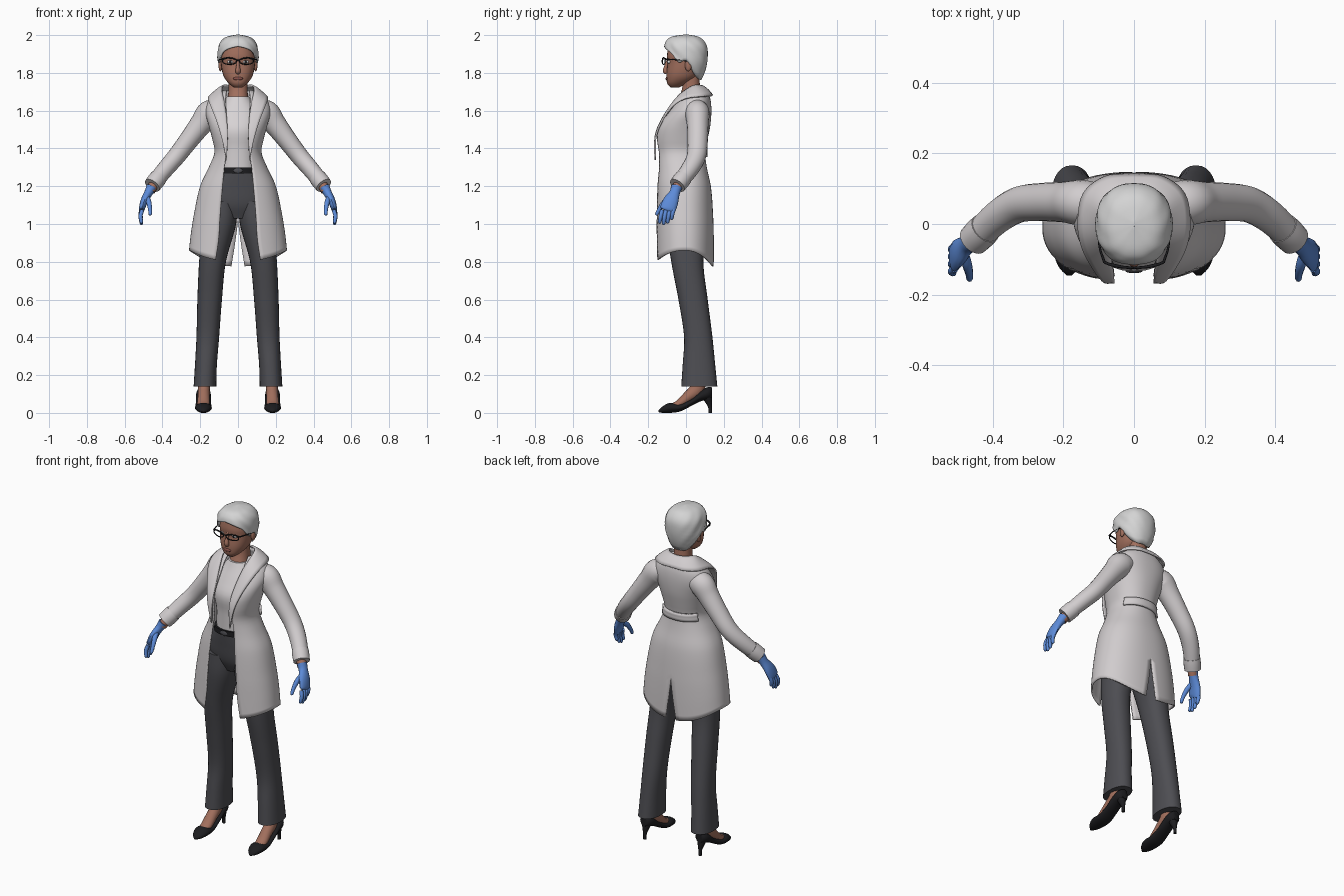
import bpy, bmesh
from math import sin, cos, pi, asin, radians
from mathutils import Vector

if "Cube" in bpy.data.objects:
    bpy.data.objects.remove(bpy.data.objects["Cube"])


def material(name, r, g, b):
    m = bpy.data.materials.new(name)
    m.use_nodes = True
    m.diffuse_color = (r, g, b, 1)
    m.node_tree.nodes["Principled BSDF"].inputs["Base Color"].default_value = (r, g, b, 1)
    return m


COAT = material("coat white", .64, .61, .62)
SHIRT = material("shirt white", .68, .65, .66)
TROUSER = material("trouser grey", .075, .075, .085)
SKIN = material("skin", .36, .16, .11)
LIP = material("lips", .25, .085, .07)
GLOVE = material("glove blue", .11, .26, .69)
HAIR = material("hair silver", .66, .66, .66)
BLACK = material("black", .012, .012, .014)
EYE = material("eye white", .75, .75, .75)


def at(rows, s):
    """Smooth interpolation of table rows keyed by their first value."""
    s = min(max(s, rows[0][0]), rows[-1][0])
    i = 0
    while i < len(rows) - 2 and s > rows[i + 1][0]:
        i += 1

    def slope(k, c):
        a, b = rows[max(k - 1, 0)], rows[min(k + 1, len(rows) - 1)]
        return (b[c] - a[c]) / (b[0] - a[0])
    p, q = rows[i], rows[i + 1]
    h = q[0] - p[0]
    w = (s - p[0]) / h
    k = w * w * (3 - 2 * w)
    return [p[c] * (1 - k) + q[c] * k + h * w * (1 - w) * ((1 - w) * slope(i, c) - w * slope(i + 1, c))
            for c in range(1, len(p))]


def finish(name, bm, mat, mirror=False, thick=0):
    bmesh.ops.recalc_face_normals(bm, faces=bm.faces)
    mesh = bpy.data.meshes.new(name)
    bm.to_mesh(mesh)
    bm.free()
    mesh.materials.append(mat)
    mesh.shade_smooth()
    mesh.set_sharp_from_angle(angle=radians(50))
    ob = bpy.data.objects.new(name, mesh)
    bpy.context.collection.objects.link(ob)
    if mirror:
        ob.modifiers.new("Mirror", "MIRROR").merge_threshold = .001
    if thick:
        mod = ob.modifiers.new("Thickness", "SOLIDIFY")
        mod.thickness, mod.offset = thick, 0
    return ob


def sheet(name, fn, nu, nv, mat, closed=False, **kw):
    """Grid surface from fn(u, v); closed sheets wrap in u and are capped."""
    bm = bmesh.new()
    n = nu if closed else nu + 1
    rows = [[bm.verts.new(fn(i / nu, j / nv)) for i in range(n)] for j in range(nv + 1)]
    for a, b in zip(rows, rows[1:]):
        for i in range(nu):
            k = (i + 1) % n
            bm.faces.new((a[i], a[k], b[k], b[i]))
    if closed:
        bm.faces.new(rows[0])
        bm.faces.new(rows[-1])
    return finish(name, bm, mat, **kw)


ROUND = 2 / 2.25


def oval(row, t, z, off=0):
    """Point at angle t (0 = front) on an oval slice: half width, front y, back y, centre x."""
    rx, yf, yb = row[:3]
    s, c = sin(t), cos(t)
    curve = lambda v: (abs(v) ** ROUND) * (1 if v >= 0 else -1)
    return Vector(((rx + off) * curve(s), (yf + yb) / 2 - ((yb - yf) / 2 + off) * curve(c), z))


def loft(name, rows, mat, nv=20, cx=0, **kw):
    lo, hi = rows[0][0], rows[-1][0]

    def fn(u, v):
        z = lo + (hi - lo) * v
        r = at(rows, z)
        return oval(r, u * 2 * pi, z) + Vector((r[3] if len(r) > 3 else cx, 0, 0))
    return sheet(name, fn, 28, nv, mat, True, **kw)


def tube(name, pts, mat, axis=(0, 1, 0), n=14, nv=16, **kw):
    """Tube through points (x, y, z, radius along axis, radius across)."""
    rows = [(i,) + tuple(p) + ((p[3],) if len(p) == 4 else ()) for i, p in enumerate(pts)]
    end = len(rows) - 1

    def fn(u, v):
        s = v * end
        x, y, z, a, b = at(rows, s)
        d = Vector(at(rows, s + .05)[:3]) - Vector(at(rows, s - .05)[:3])
        d.normalize()
        side = Vector(axis) - d * d.dot(Vector(axis))
        side.normalize()
        return Vector((x, y, z)) + side * a * cos(u * 2 * pi) + d.cross(side) * b * sin(u * 2 * pi)
    return sheet(name, fn, n, nv, mat, True, **kw)


def ball(name, loc, size, mat, mirror=False):
    bm = bmesh.new()
    bmesh.ops.create_uvsphere(bm, u_segments=16, v_segments=10, radius=1)
    for v in bm.verts:
        v.co = Vector([v.co[i] * size[i] + loc[i] for i in range(3)])
    return finish(name, bm, mat, mirror)


# Head and face
loft("head", [(1.722, .02, -.08, -.04), (1.74, .045, -.098, 0), (1.77, .07, -.103, .05),
              (1.8, .082, -.103, .07), (1.85, .09, -.098, .085), (1.9, .09, -.1, .09),
              (1.96, .07, -.08, .07), (1.985, .03, -.03, .03)], SKIN, 26)
loft("neck", [(1.6, .075, -.06, .09), (1.66, .056, -.04, .085), (1.72, .05, -.02, .075),
              (1.79, .05, -.02, .07)], SKIN, 10)
tube("nose", [(0, -.093, 1.875, .007), (0, -.104, 1.84, .009), (0, -.109, 1.812, .014),
              (0, -.1, 1.8, .012)], SKIN, (1, 0, 0))
ball("lips", (0, -.101, 1.77), (.026, .007, .009), LIP)
ball("ear", (.093, .012, 1.84), (.01, .018, .032), SKIN, True)
ball("eye", (.04, -.089, 1.858), (.017, .01, .009), EYE, True)
ball("iris", (.04, -.097, 1.858), (.007, .004, .008), BLACK, True)

# Short swept hair with a shaped hairline
hair_rows = [(1.76, .055, -.03, .075), (1.8, .08, -.08, .095), (1.85, .1, -.105, .108),
             (1.9, .104, -.112, .112), (1.94, .1, -.112, .108), (1.97, .083, -.1, .09),
             (1.99, .053, -.07, .06), (2, .0, -.005, .005)]
hairline = [(0, 1.94), (.5, 1.925), (.9, 1.9), (1.25, 1.855), (1.6, 1.865), (1.9, 1.8),
            (2.4, 1.768), (pi, 1.765)]


def hair_point(u, v):
    t = u * pi
    low = at(hairline, t)[0]
    z = low + (2 - low) * (1 - (1 - v) ** 2)
    return oval(at(hair_rows, z), t, z, .003 * sin(9 * t + 70 * z) * sin(t) * (1 - v))


sheet("hair", hair_point, 32, 18, HAIR, mirror=True, thick=.007)

# Glasses
rim = [(.045 + .037 * cos(a * pi / 8), -.118 + .008 * cos(a * pi / 8), 1.862 + .017 * sin(a * pi / 8), .003)
       for a in range(17)]
tube("glasses_rim", rim, BLACK, (0, 1, 0), 8, 32, mirror=True)
tube("glasses_brow_bar", [(0, -.124, 1.866, .003), (.03, -.122, 1.877, .004),
                          (.06, -.117, 1.879, .004), (.084, -.108, 1.874, .004)], BLACK, n=8, mirror=True)
tube("glasses_arm", [(.083, -.11, 1.872, .004), (.098, -.06, 1.87, .003), (.1, .015, 1.862, .003)],
     BLACK, (1, 0, 0), 8, mirror=True)

# Shirt, trousers and belt
loft("shirt", [(1.27, .102, -.12, .075), (1.4, .1, -.125, .08), (1.5, .12, -.133, .09),
               (1.58, .12, -.095, .1), (1.64, .085, -.062, .1), (1.675, .058, -.046, .088)], SHIRT)
loft("trouser_hips", [(1.03, .09, -.07, .09), (1.1, .165, -.1, .11), (1.2, .16, -.115, .1),
                      (1.295, .108, -.127, .08)], TROUSER)
loft("trouser_leg", [(.14, .06, -.025, .166, .175), (.25, .058, -.018, .155, .17),
                     (.4, .06, -.01, .14, .16), (.6, .065, -.04, .115, .15), (.8, .071, -.078, .092, .135),
                     (1, .09, -.105, .11, .1), (1.12, .085, -.105, .11, .088)], TROUSER, 28, mirror=True)
loft("belt", [(1.268, .116, -.132, .085), (1.298, .112, -.132, .085)], BLACK, 2)
ball("belt_buckle", (0, -.134, 1.283), (.024, .005, .014), TROUSER)

# Open coat: half width, front y, back y, front opening, back vent
coat_rows = [(.86, .255, -.16, .143, .118, .035), (.95, .245, -.16, .143, .102, .015),
             (1.05, .229, -.16, .14, .095, 0), (1.2, .196, -.156, .128, .082, 0),
             (1.3, .15, -.15, .106, .072, 0), (1.38, .12, -.152, .097, .06, 0),
             (1.45, .132, -.158, .11, .056, 0), (1.52, .15, -.145, .124, .058, 0),
             (1.6, .168, -.085, .13, .062, 0), (1.66, .145, -.04, .125, .065, 0),
             (1.705, .085, .0, .11, .06, 0)]


def coat_point(u, v):
    z = .86 + .845 * v
    row = at(coat_rows, z)
    angle = lambda gap: asin(min(1, max(0, gap) / row[0]) ** (1 / ROUND))
    t0, t1 = angle(row[3]), pi - angle(row[4])
    t = t0 + (t1 - t0) * u
    p = oval(row, t, z)
    p.z -= (.06 if cos(t) > 0 else .085) * cos(t) ** 2 * (1 - v) ** 5
    return p


sheet("coat_body", coat_point, 28, 40, COAT, mirror=True, thick=.009)

# Collar running into the lapels: inner edge, then outer edge
collar = [(0, 0, .085, 1.73, 0, .14, 1.68), (1, .05, .075, 1.733, .08, .133, 1.678),
          (2, .082, .035, 1.73, .142, .085, 1.675), (3, .083, -.02, 1.695, .157, 0, 1.665),
          (4, .073, -.062, 1.65, .145, -.07, 1.625), (5, .06, -.12, 1.56, .112, -.13, 1.54),
          (6, .056, -.16, 1.47, .085, -.162, 1.45), (7, .058, -.163, 1.35, .062, -.163, 1.34)]


def collar_point(u, v):
    r = at(collar, u * 7)
    p = Vector(r[:3]).lerp(Vector(r[3:]), v)
    p.z += .03 * v * (1 - v)
    return p


sheet("collar_and_lapel", collar_point, 35, 5, COAT, mirror=True, thick=.009)


# Half belt across the back of the coat
def back_belt_point(u, v):
    z = 1.355 + .045 * v
    return oval(at(coat_rows, z), pi * (.68 + .32 * u), z, .01)


sheet("coat_back_belt", back_belt_point, 14, 3, COAT, mirror=True, thick=.012)

# Sleeves, wrists and gloved hands
tube("sleeve", [(.105, .055, 1.6, .06, .055), (.15, .06, 1.585, .065, .07), (.195, .062, 1.53, .058, .06),
                (.26, .062, 1.445, .054, .052), (.325, .055, 1.36, .051, .048), (.385, .02, 1.29, .047, .045),
                (.45, -.042, 1.21, .041, .041)], COAT, n=20, nv=30, mirror=True)
tube("sleeve_cuff", [(.42, -.012, 1.247, .046), (.435, -.027, 1.228, .047), (.454, -.046, 1.204, .045)],
     COAT, n=20, nv=4, mirror=True)
tube("wrist", [(.44, -.035, 1.22, .027), (.464, -.055, 1.175, .026)], SKIN, nv=3, mirror=True)
tube("glove_palm", [(.458, -.05, 1.195, .03, .028), (.474, -.06, 1.165, .028, .023),
                    (.495, -.079, 1.125, .04, .02), (.508, -.094, 1.085, .042, .016),
                    (.51, -.1, 1.07, .036, .01)], GLOVE, mirror=True)
for i, (length, name) in enumerate([(.062, "little"), (.078, "ring"), (.082, "middle"), (.07, "index")]):
    y, z = -.063 - .021 * i, 1.085 - .004 * i
    tube("glove_" + name + "_finger",
         [(.507, y, z, .011), (.516, y - .008, z - length * .45, .011),
          (.511, y - .013, z - length * .9, .009), (.508, y - .014, z - length, .003)],
         GLOVE, n=10, nv=10, mirror=True)
tube("glove_thumb", [(.482, -.08, 1.145, .014), (.472, -.115, 1.115, .014), (.466, -.14, 1.08, .011),
                     (.465, -.155, 1.052, .009), (.465, -.158, 1.046, .003)], GLOVE, n=10, mirror=True)

# Feet and high heeled shoes
tube("foot", [(.183, -.075, .03, .028, .02), (.183, -.04, .045, .033, .022), (.182, .01, .085, .032, .03),
              (.18, .06, .13, .032, .04), (.178, .075, .22, .032, .035)], SKIN, (1, 0, 0), mirror=True)
shoe_rows = [(-.146, .006, .004, .014), (-.125, .028, 0, .034), (-.085, .043, 0, .053),
             (-.03, .044, .008, .05), (.03, .04, .038, .075), (.08, .039, .062, .118),
             (.12, .036, .072, .138), (.138, .02, .08, .135)]


def shoe_point(u, v):
    y = -.146 + .284 * v
    w, low, high = at(shoe_rows, y)
    t = u * 2 * pi
    return Vector((.183 + w * cos(t), y, (low + high) / 2 + (high - low) / 2 * sin(t)))


sheet("shoe", shoe_point, 20, 24, BLACK, True, mirror=True)
tube("shoe_heel", [(.183, .108, .095, .03), (.183, .12, .06, .018), (.183, .127, .03, .01),
                   (.183, .128, 0, .009)], BLACK, (1, 0, 0), 12, mirror=True)
